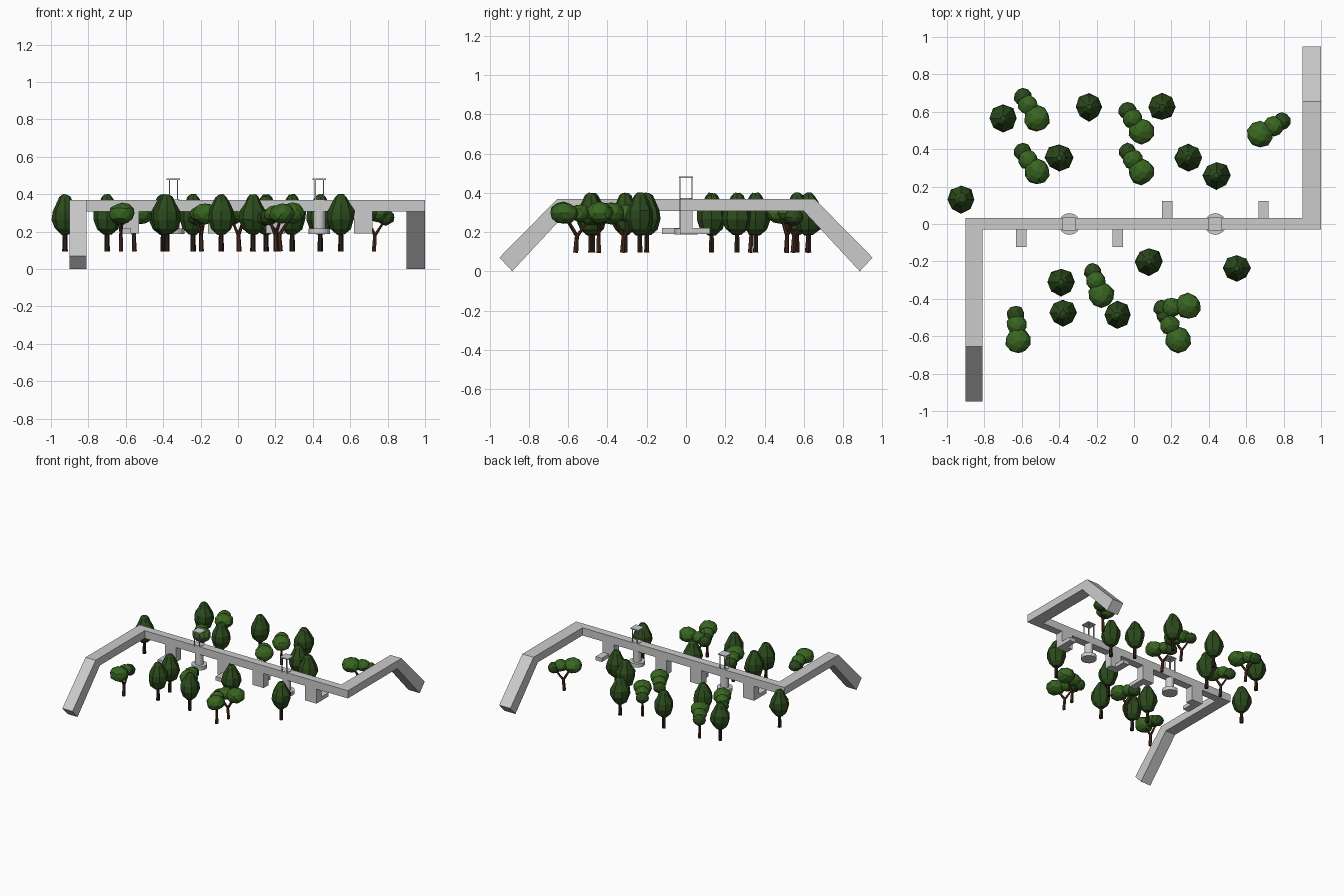
import bpy, bmesh, math, random
from mathutils import Vector

if "Cube" in bpy.data.objects:
    bpy.data.objects.remove(bpy.data.objects["Cube"])

random.seed(4)

def material(name, rgb):
    m = bpy.data.materials.new(name)
    m.diffuse_color = (*rgb, 1)
    m.use_nodes = True
    m.node_tree.nodes["Principled BSDF"].inputs["Base Color"].default_value = m.diffuse_color
    return m

DARK = material("dark_leaf", (0.025, 0.07, 0.012))
LIGHT = material("light_leaf", (0.04, 0.13, 0.015))
BARK = material("dark_bark", (0.025, 0.014, 0.008))
RED_BARK = material("red_bark", (0.07, 0.025, 0.012))

def finish(name, bm, mat=None):
    bmesh.ops.recalc_face_normals(bm, faces=bm.faces)
    me = bpy.data.meshes.new(name)
    bm.to_mesh(me)
    bm.free()
    ob = bpy.data.objects.new(name, me)
    bpy.context.collection.objects.link(ob)
    if mat:
        me.materials.append(mat)
    return ob

def prism(name, profile, x0, x1):
    """Extrude a (y, z) profile from x0 to x1."""
    bm = bmesh.new()
    f = bm.faces.new([bm.verts.new((x0, y, z)) for y, z in profile])
    g = bmesh.ops.extrude_face_region(bm, geom=[f])
    bmesh.ops.translate(bm, vec=(x1 - x0, 0, 0),
                        verts=[v for v in g["geom"] if isinstance(v, bmesh.types.BMVert)])
    return finish(name, bm)

def box(name, x0, x1, y0, y1, z0, z1):
    return prism(name, [(y0, z0), (y1, z0), (y1, z1), (y0, z1)], x0, x1)

def lathe(name, rings, sides, centre=(0, 0), mat=None, jitter=0):
    """Stack of (radius, z) rings, capped at both ends."""
    bm = bmesh.new()
    prev = None
    for r, z in rings:
        ring = []
        for i in range(sides):
            a = math.tau * i / sides
            k = r * (1 + random.uniform(-jitter, jitter))
            ring.append(bm.verts.new((centre[0] + k * math.cos(a), centre[1] + k * math.sin(a),
                                      z + random.uniform(-jitter, jitter) * 0.04)))
        if prev:
            for i in range(sides):
                j = (i + 1) % sides
                bm.faces.new((prev[i], prev[j], ring[j], ring[i]))
        else:
            bm.faces.new(ring)
        prev = ring
    bm.faces.new(prev)
    return finish(name, bm, mat)

def limb(name, a, b, r0, r1, mat):
    """Tapered six-sided branch from a to b."""
    a, b = Vector(a), Vector(b)
    bm = bmesh.new()
    bmesh.ops.create_cone(bm, cap_ends=True, segments=6, radius1=r0, radius2=r1, depth=(b - a).length)
    ob = finish(name, bm, mat)
    ob.location = (a + b) / 2
    ob.rotation_euler = (b - a).to_track_quat("Z", "Y").to_euler()
    return ob

def blob(name, centre, radius, height, mat):
    bm = bmesh.new()
    bmesh.ops.create_icosphere(bm, subdivisions=2, radius=1)
    for v in bm.verts:
        k = random.uniform(0.93, 1.06)
        v.co = Vector((v.co.x * radius * k, v.co.y * radius * k, v.co.z * height * k)) + Vector(centre)
    return finish(name, bm, mat)

# raised walkway: straight span plus two ramped arms
box("main_walkway", -0.90, 1.0, -0.03, 0.032, 0.307, 0.369)
arm = [(-0.03, 0.307), (0.60, 0.307), (0.885, 0.0), (0.95, 0.07), (0.655, 0.369), (-0.03, 0.369)]
prism("right_ramp", arm, 0.90, 1.0)
prism("left_ramp", [(-y, z) for y, z in arm], -0.90, -0.81)

# two platforms, each with two piers, side feet and a pavilion column
for cx, side in ((-0.345, -1), (0.435, 1)):
    for s in (-1, 1):
        xs = sorted((cx + s * 0.185, cx + s * 0.285))
        box("pier", *xs, -0.03, 0.032, 0.19, 0.31)
        fx = sorted((cx + s * 0.23, cx + s * 0.285))
        box("pier_foot", *fx, *sorted((side * 0.02, side * 0.122)), 0.19, 0.22)
    lathe("pavilion_base", [(0.058, 0.187), (0.058, 0.217)], 16, (cx, 0))
    lathe("pavilion_column", [(0.032, 0.217), (0.032, 0.373)], 16, (cx, 0))
    for sx in (-1, 1):
        for sy in (-1, 1):
            x, y = cx + sx * 0.022, sy * 0.03
            box("pavilion_post", x - 0.003, x + 0.003, y - 0.003, y + 0.003, 0.36, 0.478)
    box("pavilion_roof", cx - 0.036, cx + 0.036, -0.036, 0.036, 0.476, 0.484)

# dark upright trees
for x, y in [(-0.925, 0.13), (-0.70, 0.565), (-0.40, 0.355), (-0.24, 0.625), (0.15, 0.625),
             (0.29, 0.355), (0.44, 0.26), (0.08, -0.20), (0.55, -0.235), (-0.39, -0.31),
             (-0.38, -0.475), (-0.09, -0.485)]:
    lathe("tall_tree_trunk", [(0.015, 0.095), (0.012, 0.21)], 6, (x, y), BARK)
    lathe("tall_tree_crown", [(0.022, 0.185), (0.056, 0.215), (0.073, 0.265), (0.07, 0.31),
                              (0.045, 0.355), (0.03, 0.385), (0.015, 0.398)],
          8, (x, y), DARK, 0.08)

# light forked trees: big crown at first point, small crown at second
for bx, by, sx, sy in [(-0.52, 0.565, -0.595, 0.68), (0.04, 0.495, -0.035, 0.605),
                       (-0.52, 0.28, -0.595, 0.385), (0.04, 0.28, -0.035, 0.385),
                       (0.675, 0.48, 0.79, 0.55), (-0.62, -0.625, -0.632, -0.485),
                       (-0.175, -0.38, -0.22, -0.255), (0.235, -0.62, 0.165, -0.49),
                       (0.29, -0.44, 0.15, -0.45)]:
    at = lambda t, z: (bx + (sx - bx) * t, by + (sy - by) * t, z)
    limb("forked_tree_trunk", at(0.45, 0.095), at(0.5, 0.19), 0.013, 0.010, RED_BARK)
    limb("forked_tree_branch", at(0.5, 0.18), at(0.1, 0.27), 0.010, 0.007, RED_BARK)
    limb("forked_tree_branch", at(0.5, 0.18), at(0.95, 0.26), 0.009, 0.006, RED_BARK)
    blob("forked_tree_big_crown", at(0, 0.297), 0.070, 0.057, LIGHT)
    blob("forked_tree_middle_crown", at(0.62, 0.295), 0.054, 0.045, LIGHT)
    blob("forked_tree_small_crown", at(1, 0.275), 0.048, 0.042, DARK)
